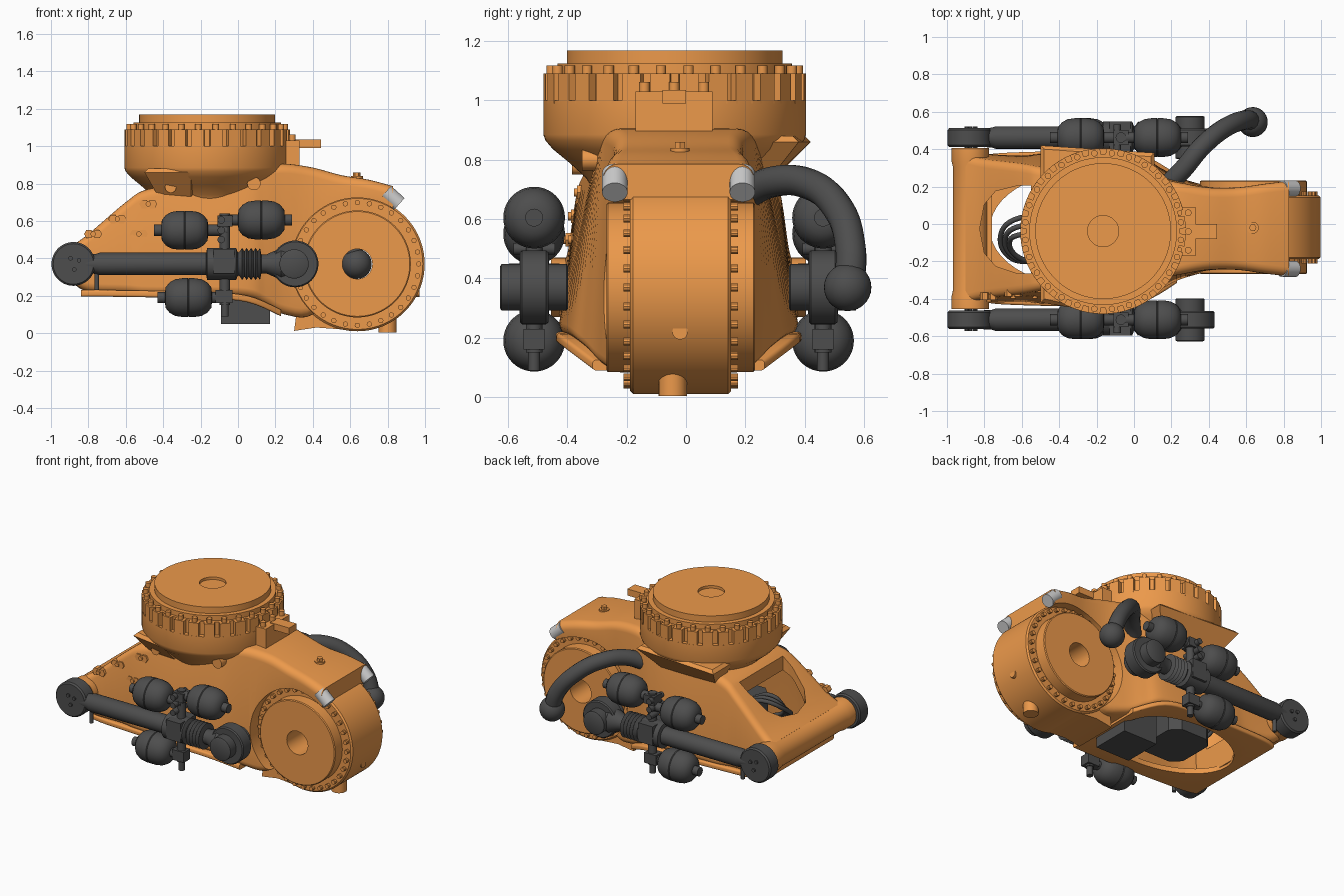
import bpy, bmesh, math
from mathutils import Vector, Matrix

if "Cube" in bpy.data.objects:
    bpy.data.objects.remove(bpy.data.objects["Cube"])

CY = -0.025  # symmetry plane


def material(name, c):
    m = bpy.data.materials.new(name)
    m.diffuse_color = (*c, 1)
    m.use_nodes = True
    m.node_tree.nodes["Principled BSDF"].inputs["Base Color"].default_value = m.diffuse_color
    return m


ORANGE = material("orange_paint", (0.84, 0.32, 0.07))
DARK = material("dark_rubber", (0.075, 0.075, 0.075))
STEEL = material("steel", (0.55, 0.55, 0.55))


def skin(bm, rings, closed=False):
    rs = [[bm.verts.new(p) for p in r] for r in rings]
    n = len(rs[0])
    for a, b in zip(rs, rs[1:] + rs[:1] if closed else rs[1:]):
        for i in range(n):
            bm.faces.new((a[i], a[(i + 1) % n], b[(i + 1) % n], b[i]))
    if not closed:
        bm.faces.new(rs[0][::-1])
        bm.faces.new(rs[-1])


def lathe(bm, profile, origin, axis, n=48, closed=False):
    """Revolve (distance along axis, radius) pairs."""
    q = Vector((0, 0, 1)).rotation_difference(Vector(axis).normalized())
    o = Vector(origin)
    skin(bm, [[o + q @ Vector((r * math.cos(2 * math.pi * i / n), r * math.sin(2 * math.pi * i / n), t))
               for i in range(n)] for t, r in profile], closed)


def cyl(bm, a, b, r, n=20):
    d = Vector(b) - Vector(a)
    lathe(bm, [(0, r), (d.length, r)], a, d, n)


def box(bm, x, y, z, turn=0, pivot=(0, 0, 0)):
    m = Matrix.Translation(pivot) @ Matrix.Rotation(turn, 4, 'Z')
    skin(bm, [[m @ Vector((px, py, pz)) for px, py in
               ((x[0], y[0]), (x[1], y[0]), (x[1], y[1]), (x[0], y[1]))] for pz in z])


def prism(bm, pts, y0, y1):
    skin(bm, [[(x, y, z) for x, z in pts] for y in (y0, y1)])


def ball(bm, c, r):
    lathe(bm, [(-r * math.cos(math.pi * k / 14), max(r * math.sin(math.pi * k / 14), r * .02))
               for k in range(15)], c, (0, 0, 1), 32)


def smooth(me, angle=35):
    for p in me.polygons:
        p.use_smooth = True
    me.set_sharp_from_angle(angle=math.radians(angle))


def finish(name, bm, mat):
    bmesh.ops.recalc_face_normals(bm, faces=bm.faces)
    me = bpy.data.meshes.new(name)
    bm.to_mesh(me)
    bm.free()
    smooth(me)
    me.materials.append(mat)
    ob = bpy.data.objects.new(name, me)
    bpy.context.collection.objects.link(ob)
    return ob


def cut(ob, cutter):
    m = ob.modifiers.new("cut", 'BOOLEAN')
    m.operation, m.object, m.solver = 'DIFFERENCE', cutter, 'EXACT'
    bpy.context.view_layer.objects.active = ob
    bpy.ops.object.modifier_apply(modifier=m.name)
    bpy.data.objects.remove(cutter)
    smooth(ob.data)


def tube(name, pts, r, mat):
    cu = bpy.data.curves.new(name, 'CURVE')
    cu.dimensions, cu.bevel_depth, cu.bevel_resolution, cu.use_fill_caps = '3D', r, 5, True
    s = cu.splines.new('BEZIER')
    s.bezier_points.add(len(pts) - 1)
    for p, co in zip(s.bezier_points, pts):
        p.co = co
        p.handle_left_type = p.handle_right_type = 'AUTO'
    cu.materials.append(mat)
    bpy.context.collection.objects.link(bpy.data.objects.new(name, cu))


def section(x, ht, hb, zb, zt, r):
    """Rounded trapezoid cross-section at x."""
    pts = []
    for cy, cz, a0 in ((ht - r, zt - r, 0), (r - ht, zt - r, 90), (r - hb, zb + r, 180), (hb - r, zb + r, 270)):
        for k in range(6):
            a = math.radians(a0 + 18 * k)
            pts.append((x, CY + cy + r * math.cos(a), cz + r * math.sin(a)))
    return pts


def loft(bm, secs, r, steps=5):
    rings = []
    for i in range(len(secs) - 1):
        p = [secs[max(0, min(len(secs) - 1, i + k))] for k in (-1, 0, 1, 2)]
        for s in range(steps):
            t = s / steps
            rings.append(section(*[.5 * (2 * b + (c - a) * t + (2 * a - 5 * b + 4 * c - d) * t * t
                                         + (3 * b - a - 3 * c + d) * t ** 3) for a, b, c, d in zip(*p)], r))
    skin(bm, rings + [section(*secs[-1], r)])


# main frame: lofted shell, hollow below, rear window, cradle for the wheel
frame = [(-.90, .40, .41, .28, .46), (-.80, .375, .40, .22, .53), (-.60, .35, .39, .21, .70),
         (-.48, .33, .40, .20, .77), (-.2, .295, .40, .20, .81), (.05, .28, .37, .19, .85),
         (.15, .265, .32, .15, .89), (.25, .245, .27, .10, .905), (.4, .22, .23, .10, .885),
         (.55, .22, .22, .30, .845), (.7, .24, .22, .30, .82), (.83, .255, .22, .30, .785)]
bm = bmesh.new()
loft(bm, frame, .05)
body = finish("main_frame", bm, ORANGE)
bm = bmesh.new()
loft(bm, [(-.76, .28, .27, -.1, .47), (-.6, .29, .33, -.1, .62), (-.3, .25, .34, -.1, .71),
          (.05, .23, .30, -.1, .74), (.18, .2, .2, -.1, .6)], .04)
cut(body, finish("hollow_cutter", bm, DARK))
bm = bmesh.new()
lathe(bm, [(-.6, .353), (.6, .353)], (.638, 0, .37), (0, 1, 0), 96)
cut(body, finish("wheel_cutter", bm, DARK))
bm = bmesh.new()
win = [(-.55, -.24), (-.62, -.24), (-.74, -.20), (-.80, -.13), (-.825, 0), (-.80, .13), (-.74, .20), (-.62, .23), (-.55, .23)]
skin(bm, [[(x, y + CY, z) for x, y in win] for z in (.40, .75)])
cut(body, finish("window_cutter", bm, DARK))

# bottom flange with oval opening
bm = bmesh.new()
loft(bm, [(-.84, .38, .38, .195, .23), (-.7, .405, .405, .195, .23), (-.2, .415, .415, .185, .22),
          (.05, .39, .39, .165, .20), (.23, .29, .29, .09, .125)], .012)
rim = finish("bottom_flange", bm, ORANGE)
bm = bmesh.new()
skin(bm, [[(-.3 + .47 * math.cos(a), CY + .3 * math.sin(a), z) for a in [math.pi * k / 24 for k in range(48)]]
          for z in (0, .5)])
cut(rim, finish("opening_cutter", bm, DARK))

# rear cross tube
bm = bmesh.new()
lathe(bm, [(-.43, .085), (-.43, .10), (-.36, .10), (-.33, .093), (.33, .093), (.36, .10), (.43, .10), (.43, .085)],
      (-.875, CY, .37), (0, 1, 0))
finish("rear_cross_tube", bm, ORANGE)

# neck and slewing ring
T = Vector((-.165, -.038, 0))
bm = bmesh.new()
lathe(bm, [(.62, .26), (.70, .275), (.74, .30), (.79, .355), (.835, .41), (.865, .436), (.885, .443), (1.0, .443),
           (1.0, .412), (1.09, .412), (1.09, .395), (1.125, .395), (1.125, .363), (1.168, .363), (1.168, .083),
           (1.15, .083), (1.15, .01)], T, (0, 0, 1), 96)
finish("slewing_ring", bm, ORANGE)
bm = bmesh.new()
for k in range(28):
    a = 2 * math.pi * (k + .5) / 28
    box(bm, (.39, .442), (-.033, .033), (.99, 1.09), a, T)
    p = T + Vector((.418 * math.cos(a), .418 * math.sin(a), 1.08))
    cyl(bm, p, p + Vector((0, 0, .038)), .017, 12)
finish("ring_lobes_and_bolts", bm, ORANGE)

# sloping neck gussets and locking bracket beside the ring
bm = bmesh.new()
skin(bm, [[(-.42, .2, .72), (.0, .2, .72), (.0, .27, .72), (-.42, .28, .72)],
          [(-.5, .2, .86), (.11, .2, .86), (.11, .38, .86), (-.5, .42, .86)],
          [(-.48, .2, .88), (.09, .2, .88), (.09, .36, .88), (-.48, .40, .88)]])
skin(bm, [[(-.42, -.2, .72), (-.42, -.32, .72), (-.25, -.32, .72), (-.1, -.2, .72)],
          [(-.5, -.2, .86), (-.5, -.42, .86), (-.25, -.46, .86), (-.1, -.2, .86)],
          [(-.48, -.2, .88), (-.48, -.40, .88), (-.25, -.45, .88), (-.1, -.2, .88)]])
box(bm, (.2, .33), (-.17, .09), (.85, 1.03))
box(bm, (.3, .445), (-.08, .0), (.99, 1.035))
for x, y in ((.29, -.14), (.29, -.04), (.29, .06), (.24, -.14), (.24, .06)):
    cyl(bm, (x, y, 1.02), (x, y, 1.062), .018, 12)
finish("neck_gussets_and_bracket", bm, ORANGE)

# wheel motor housing
W = Vector((.638, -.018, .37))
bm = bmesh.new()
lathe(bm, [(-.25, .08), (-.25, .28), (-.245, .286), (-.17, .286), (-.17, .35), (-.16, .36), (.16, .36), (.17, .35),
           (.17, .286), (.245, .286), (.25, .28), (.25, .08)], W, (0, 1, 0), 96, True)
for k in range(32):
    a = 2 * math.pi * k / 32
    p = W + Vector((.328 * math.cos(a), 0, .328 * math.sin(a)))
    cyl(bm, p - Vector((0, .193, 0)), p + Vector((0, .193, 0)), .014, 10)
prism(bm, [(.30, .012), (.325, .2), (.45, .25), (.62, .1), (.62, .015), (.42, .03)], -.17, .14)
cyl(bm, (.8, -.045, .004), (.8, -.045, .12), .048)
cyl(bm, (.9, -.02, .22), (.97, -.02, .22), .026)
finish("wheel_motor", bm, ORANGE)

# top nipple, side pads and fittings
bm = bmesh.new()
cyl(bm, (.635, -.02, .80), (.635, -.02, .84), .032)
cyl(bm, (.635, -.02, .83), (.635, -.02, .86), .02, 6)
for x, z, y in ((-.775, .53, -.395), (-.645, .61, -.375), (-.53, .53, -.375), (-.48, .69, -.355)):
    for dx in (-.022, .022):
        cyl(bm, (x + dx, y + .03, z), (x + dx, y - .012, z), .026, 6)
    cyl(bm, (x, y, z), (x, y - .022, z), .014, 12)
cyl(bm, (.085, -.23, .80), (.085, -.35, .80), .036)
cyl(bm, (-.36, -.24, .78), (-.36, -.385, .78), .03)
finish("pads_and_fittings", bm, ORANGE)

# steel clamp pins, tangent to the wheel
bm = bmesh.new()
for s in (-1, 1):
    y = CY + s * .215
    cyl(bm, (.79, y, .755), (.862, y, .69), .043, 28)
    cyl(bm, (.25, y, .27), (.285, y, .195), .04, 28)
finish("steel_clamp_pins", bm, STEEL)


# side struts with accumulators
def strut(name, s):
    y = CY + s * .487
    bm = bmesh.new()
    ax = (1, 0, 0)
    lathe(bm, [(-.05, .10), (-.05, .108), (-.04, .117), (.04, .117), (.05, .108), (.05, .10)], (-.88, y, .37), (0, 1, 0))
    for dx, dz in ((-.02, .03), (.025, .02), (0, -.03)):
        cyl(bm, (-.875 + dx, y - .06, .37 + dz), (-.875 + dx, y + .06, .37 + dz), .012, 10)
    bel = [(.01 + .012 * k, .086 if k % 2 else .068) for k in range(10)]
    lathe(bm, [(-.82, .05), (-.76, .053), (-.74, .06), (-.17, .06), (-.165, .085), (-.01, .085), (0, .06)] + bel
          + [(.125, .05), (.15, .05), (.23, .085), (.29, .07)], (0, y, .37), ax, 40)
    lathe(bm, [(-.048, .095), (-.048, .118), (-.04, .125), (.04, .125), (.048, .118), (.048, .095)], (.305, y, .37), (0, 1, 0))
    lathe(bm, [(-.115, .07), (-.11, .078), (.11, .078), (.115, .07)], (.30, y, .37), (0, 1, 0))
    cap = [(-.165, .02), (-.165, .03), (-.125, .03), (-.122, .055), (-.10, .082), (-.07, .098), (-.03, .104), (-.004, .104),
           (0, .101), (.004, .104), (.03, .104), (.07, .098), (.10, .082), (.122, .055), (.125, .03), (.165, .03), (.165, .02)]
    for x, z in ((-.285, .55), (.125, .605), (-.265, .19)):
        lathe(bm, cap, (x, y, z), ax, 40)
    # manifold
    cyl(bm, (-.07, y, .09), (-.07, y, .2), .02)
    cyl(bm, (-.07, y, .15), (-.07, y, .64), .028)
    box(bm, (-.11, -.03), (y - .04, y + .04), (.57, .63))
    box(bm, (-.12, -.03), (y - .035, y + .035), (.16, .23))
    box(bm, (-.13, -.02), (y - .085, y + .085), (.32, .45))
    for z in (.5, .55, .605):
        cyl(bm, (-.09, y - .07, z), (-.09, y + .07, z), .02, 12)
    cyl(bm, (-.14, y, .55), (-.06, y, .55), .03)
    cyl(bm, (-.07, y, .605), (-.03, y, .605), .03)
    cyl(bm, (-.755, y, .23), (-.755, y, .33), .013, 12)
    finish(name, bm, DARK)


strut("front_strut", -1)
strut("back_strut", 1)

# hose with ball end
tube("air_hose", [(.15, .18, .67), (.26, .29, .725), (.36, .41, .72), (.48, .51, .64), (.59, .555, .50), (.635, .55, .37)],
     .052, DARK)
bm = bmesh.new()
ball(bm, (.635, .545, .37), .08)
finish("hose_ball_end", bm, DARK)

# equipment inside the frame and cables in the window
bm = bmesh.new()
box(bm, (-.09, .17), (-.16, .11), (.05, .35))
skin(bm, [[(x, y + CY, z) for x, y in ((-.52, -.12), (-.46, -.18), (-.26, -.18), (-.2, -.12), (-.2, .12), (-.26, .18),
                                       (-.46, .18), (-.52, .12))] for z in (.2, .52)])
finish("inner_equipment", bm, DARK)
for k in range(3):
    o = .045 * k
    tube("inner_cable_%d" % (k + 1), [(-.45, .02 - o, .5), (-.62, .03 - o, .56), (-.71 + o / 2, -.05 - o / 2, .50),
                                    (-.66 + o / 2, -.18, .40), (-.5, -.2, .34)], .014, DARK)
